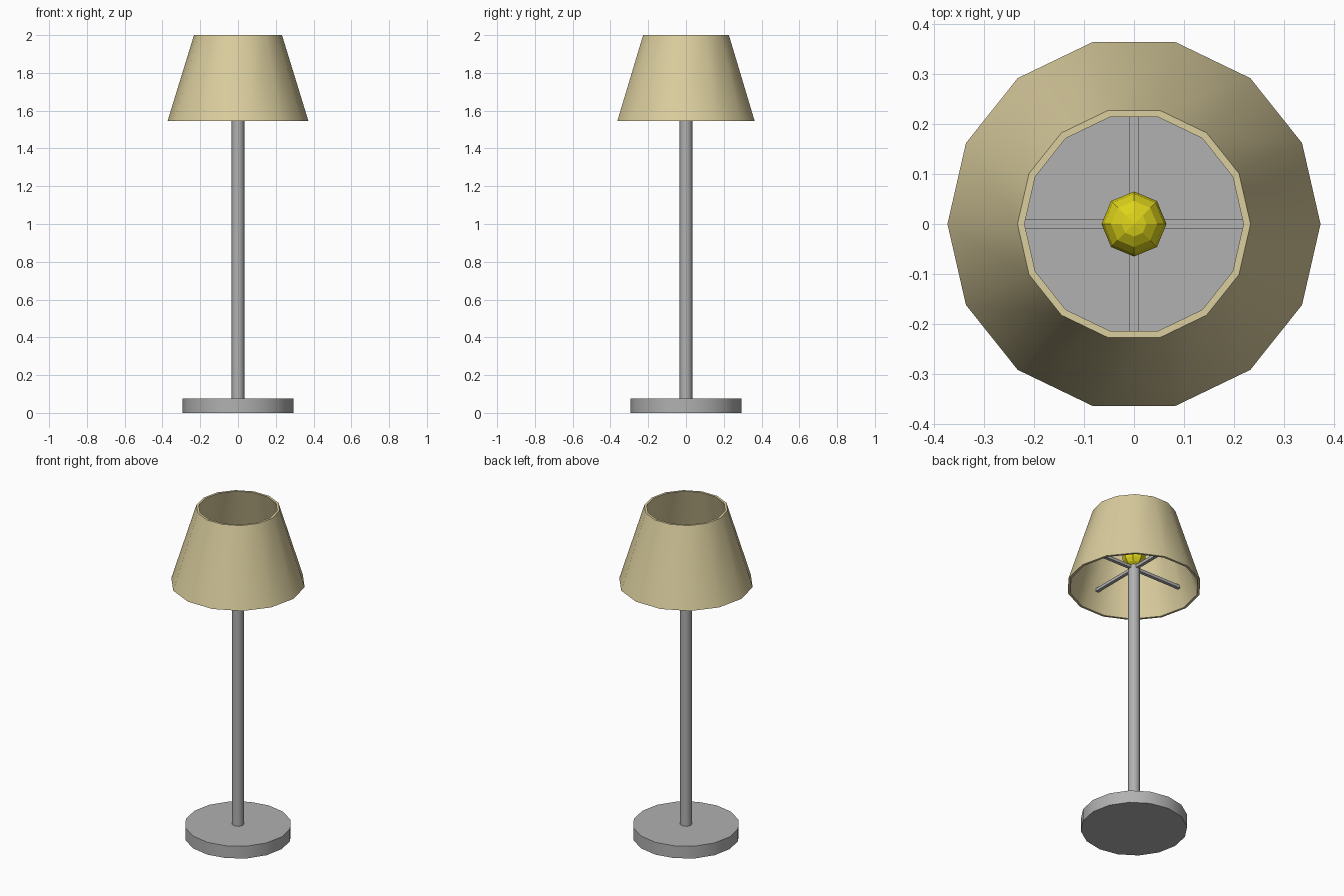
import bpy, bmesh, math
from mathutils import Matrix

if "Cube" in bpy.data.objects:
    bpy.data.objects.remove(bpy.data.objects["Cube"])


def material(name, rgb):
    m = bpy.data.materials.new(name)
    m.diffuse_color = (*rgb, 1)
    m.use_nodes = True
    m.node_tree.nodes["Principled BSDF"].inputs["Base Color"].default_value = m.diffuse_color
    return m


METAL = material("grey metal", (0.44, 0.44, 0.44))
CREAM = material("cream fabric", (0.70, 0.61, 0.34))
YELLOW = material("yellow glass", (0.72, 0.65, 0.01))


def finish(name, bm, mat, smooth=None):
    bmesh.ops.recalc_face_normals(bm, faces=bm.faces)
    mesh = bpy.data.meshes.new(name)
    bm.to_mesh(mesh)
    bm.free()
    mesh.materials.append(mat)
    ob = bpy.data.objects.new(name, mesh)
    bpy.context.collection.objects.link(ob)
    if smooth:
        bpy.ops.object.select_all(action='DESELECT')
        ob.select_set(True)
        bpy.context.view_layer.objects.active = ob
        bpy.ops.object.shade_smooth_by_angle(angle=math.radians(smooth))
    return ob


def cylinder(name, sides, r, z0, z1, mat):
    bm = bmesh.new()
    bmesh.ops.create_cone(bm, cap_ends=True, segments=sides, radius1=r, radius2=r,
                          depth=z1 - z0, matrix=Matrix.Translation((0, 0, (z0 + z1) / 2)))
    return finish(name, bm, mat, 50)


# Base and pole
cylinder("base", 16, 0.295, 0, 0.075, METAL)
cylinder("pole", 8, 0.034, 0.07, 1.67, METAL)

# Shade: closed wall profile turned around 14 sides
bm = bmesh.new()
profile = [(0.373, 1.545), (0.233, 2.0), (0.219, 2.0), (0.359, 1.545)]
N = 14
rings = []
for i in range(N):
    a = 2 * math.pi * i / N
    rings.append([bm.verts.new((r * math.cos(a), r * math.sin(a), z)) for r, z in profile])
for i in range(N):
    p, q = rings[i], rings[(i + 1) % N]
    for j in range(4):
        k = (j + 1) % 4
        bm.faces.new((p[j], q[j], q[k], p[k]))
finish("shade", bm, CREAM, 40)

# Crossed arms that hold the shade
for name, size in (("arm_x", (0.65, 0.02, 0.018)), ("arm_y", (0.02, 0.635, 0.018))):
    bm = bmesh.new()
    bmesh.ops.create_cube(bm, size=1, matrix=Matrix.Translation((0, 0, 1.66)) @ Matrix.Diagonal((*size, 1)))
    finish(name, bm, METAL)

# Faceted bulb
bm = bmesh.new()
bmesh.ops.create_uvsphere(bm, u_segments=8, v_segments=8, radius=0.065,
                          matrix=Matrix.Translation((0, 0, 1.73)))
finish("bulb", bm, YELLOW)
